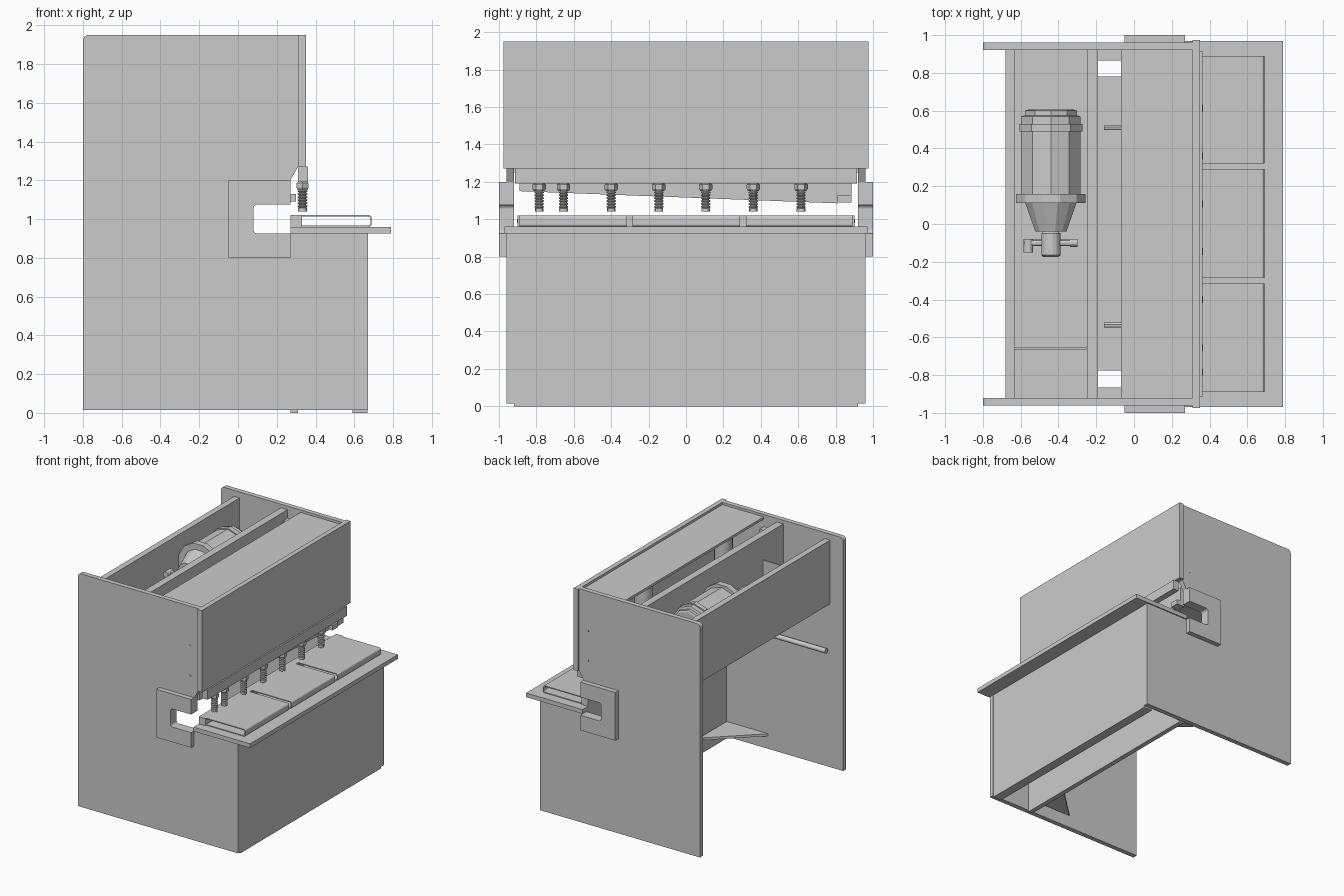
import bpy, bmesh, math
from mathutils import Vector

if "Cube" in bpy.data.objects:
    bpy.data.objects.remove(bpy.data.objects["Cube"])


def finish(name, bm):
    bmesh.ops.recalc_face_normals(bm, faces=bm.faces)
    me = bpy.data.meshes.new(name)
    bm.to_mesh(me)
    bm.free()
    ob = bpy.data.objects.new(name, me)
    bpy.context.collection.objects.link(ob)
    return ob


def box(name, x0, x1, y0, y1, z0, z1):
    return prism(name, [(x0, z0), (x1, z0), (x1, z1), (x0, z1)], y0, y1)


def prism(name, pts, a0, a1, axis='Y'):
    """Extrude a profile: (x,z) along Y, (y,z) along X, (x,y) along Z."""
    put = {'Y': lambda p, a: (p[0], a, p[1]), 'X': lambda p, a: (a, p[0], p[1]),
           'Z': lambda p, a: (p[0], p[1], a)}[axis]
    bm = bmesh.new()
    lo = [bm.verts.new(put(p, a0)) for p in pts]
    hi = [bm.verts.new(put(p, a1)) for p in pts]
    bm.faces.new(lo)
    bm.faces.new(hi)
    n = len(pts)
    for i in range(n):
        j = (i + 1) % n
        bm.faces.new((lo[i], lo[j], hi[j], hi[i]))
    return finish(name, bm)


def fillet(pts):
    """Round the corners whose point carries a third value (radius)."""
    out = []
    for i, p in enumerate(pts):
        c = Vector(p[:2])
        if len(p) == 2:
            out.append(tuple(c))
            continue
        a = (Vector(pts[i - 1][:2]) - c).normalized() * p[2]
        b = (Vector(pts[(i + 1) % len(pts)][:2]) - c).normalized() * p[2]
        for k in range(6):
            t = k * math.pi / 10
            out.append(tuple(c + a * (1 - math.sin(t)) + b * (1 - math.cos(t))))
    return out


def lathe(name, prof, origin, axis='Z', n=16):
    """Revolve (radius, distance) pairs about an axis through origin."""
    bm = bmesh.new()
    rings = []
    for r, d in prof:
        ring = []
        for k in range(n):
            t = 2 * math.pi * (k + .5) / n
            u, v = r * math.cos(t), r * math.sin(t)
            co = {'Z': (u, v, d), 'Y': (u, d, v), 'X': (d, u, v)}[axis]
            ring.append(bm.verts.new(Vector(origin) + Vector(co)))
        rings.append(ring)
    for a, b in zip(rings, rings[1:]):
        for k in range(n):
            bm.faces.new((a[k], a[(k + 1) % n], b[(k + 1) % n], b[k]))
    bm.faces.new(rings[0])
    bm.faces.new(rings[-1])
    return finish(name, bm)


# Side frames, throat reinforcements, corner gussets, guides, rods
frame = fillet([(-.8, .015), (.67, .015), (.67, .925), (.08, .925, .02), (.08, 1.075, .02),
                (.31, 1.075), (.31, 1.95), (-.8, 1.95, .03)])
frame[-0:] = []
upper_frame = fillet([(-.8, .015), (.67, .015), (.67, .925), (.08, .925, .02), (.08, 1.075, .02),
                      (.27, 1.075), (.27, 1.2), (.31, 1.27), (.31, 1.95), (-.8, 1.95, .03)])
throat = fillet([(-.05, .8), (.27, .8), (.27, .925), (.08, .925, .02), (.08, 1.075, .02),
                 (.27, 1.075), (.27, 1.2), (-.05, 1.2)])
for s, side in ((-1, 'left'), (1, 'right')):
    prism(side + '_side_frame', upper_frame, s * .92, s * .96)
    prism(side + '_throat_plate', throat, s * .96, s * 1.0)
    prism(side + '_corner_gusset', [(.28, s * .92), (-.11, s * .92), (.28, s * .55)], .12, .14, 'Z')
    box(side + '_ram_guide', -.19, -.07, s * .865, s * .92, 1.25, 1.85)
    lathe(side + '_gauge_rod', [(.02, -.67), (.02, .04)], (0, s * .885, .99), 'X')
    for z in (1.37, 1.62):
        lathe(side + '_frame_pin', [(.01, 0), (.01, s * .003)], (.23, s * .959, z), 'Y', 12)

# Base: front panel, foot, rear web, table
box('front_panel', .63, .668, -.92, .92, 0, .925)
box('front_foot', .59, .63, -.92, .92, 0, .02)
box('rear_web', .27, .31, -.92, .92, 0, .925)
box('table', .27, .79, -.97, .97, .925, .96)
box('lower_blade', .27, .33, -.9, .9, .96, 1.02)

# Hollow table pads made of bent sheet
for y0, y1 in ((-.89, -.315), (-.285, .29), (.32, .89)):
    r = .015
    outer = fillet([(.33, .96), (.69, .96, r), (.69, 1.02, r), (.33, 1.02)])
    inner = fillet([(.33, .967), (.684, .967, r), (.684, 1.012, r), (.33, 1.012)])
    prism('table_pad', outer + inner[::-1], y0, y1)

# Front cover, top lid, clamp beam
box('front_cover', .31, .35, -.975, .975, 1.27, 1.95)
box('top_lid', -.07, .31, -.92, .92, 1.91, 1.93)
box('clamp_beam', .31, .362, -.915, .915, 1.19, 1.27)

# Sloped upper blade carrier with ram web and shelf
prism('upper_blade', [(-.89, 1.15), (.81, 1.085), (.81, 1.09), (.885, 1.09),
                      (.885, 1.25), (-.89, 1.25)], .225, .268, 'X')
box('blade_stop', .268, .3, .81, .885, 1.09, 1.13)
box('ram_shelf', -.19, .268, -.775, .78, 1.22, 1.26)
box('ram_web', .04, .09, -.775, .78, 1.26, 1.6)

# Hydraulic cylinders with pipes
for y in (-.535, .51):
    lathe('ram_cylinder', [(.07, 1.55), (.07, 1.88)], (.03, y, 0), 'Z', 24)
    lathe('cylinder_pipe', [(.013, -.16), (.013, .03)], (0, y, 1.78), 'X', 12)

# Spring hold-downs
for y in (-.785, -.655, -.4, -.145, .105, .36, .615):
    c = (.333, y, 0)
    lathe('hold_down_nut', [(.028, 1.15), (.036, 1.162), (.036, 1.185), (.028, 1.192)], c, 'Z', 6)
    prof = [(.024, 1.04), (.024, 1.058)]
    for k in range(6):
        z = 1.06 + k * .0155
        prof += [(.019, z), (.026, z + .004), (.026, z + .009), (.019, z + .013)]
    lathe('hold_down_spring', prof, c, 'Z', 12)

# Rear oil tank
box('tank_rear_wall', -.68, -.63, -.92, .92, 1.37, 1.9)
box('tank_front_wall', -.25, -.19, -.92, .92, 1.37, 1.92)
box('tank_floor', -.63, -.25, -.92, .92, 1.37, 1.4)
box('tank_partition', -.63, -.25, -.665, -.655, 1.4, 1.72)

# Motor, bell housing, pump and pipes
m = (-.44, 0, 1.69)
lathe('motor_body', [(.165, .16), (.165, .49), (.17, .5)], m, 'Y', 10)
lathe('motor_cap', [(.175, .49), (.175, .53), (.165, .53), (.165, .57), (.145, .575),
                    (.145, .6), (.13, .605)], m, 'Y', 10)
lathe('motor_flange', [(.19, .11), (.19, .16)], m, 'Y', 12)
lathe('bell_housing', [(.085, -.04), (.14, .11)], m, 'Y', 12)
lathe('pump', [(.04, -.175), (.052, -.165), (.052, -.05), (.04, -.04)], m, 'Y', 16)
lathe('outlet_pipe', [(.018, -.44), (.018, -.34), (.022, -.34), (.022, -.3)], (0, -.1, 1.69), 'X', 12)
lathe('inlet_pipe', [(.018, -.58), (.018, -.44)], (0, -.1, 1.69), 'X', 12)
lathe('inlet_elbow', [(.025, -.15), (.025, -.08)], (-.56, 0, 1.69), 'Y', 12)

# Smooth shading for round parts only
for ob in bpy.data.objects:
    if any(w in ob.name for w in ('cylinder', 'pipe', 'rod', 'spring')):
        for p in ob.data.polygons:
            p.use_smooth = len(p.vertices) == 4
        bpy.context.view_layer.objects.active = ob
        bpy.ops.object.select_all(action='DESELECT')
        ob.select_set(True)
        bpy.ops.object.shade_smooth_by_angle()
